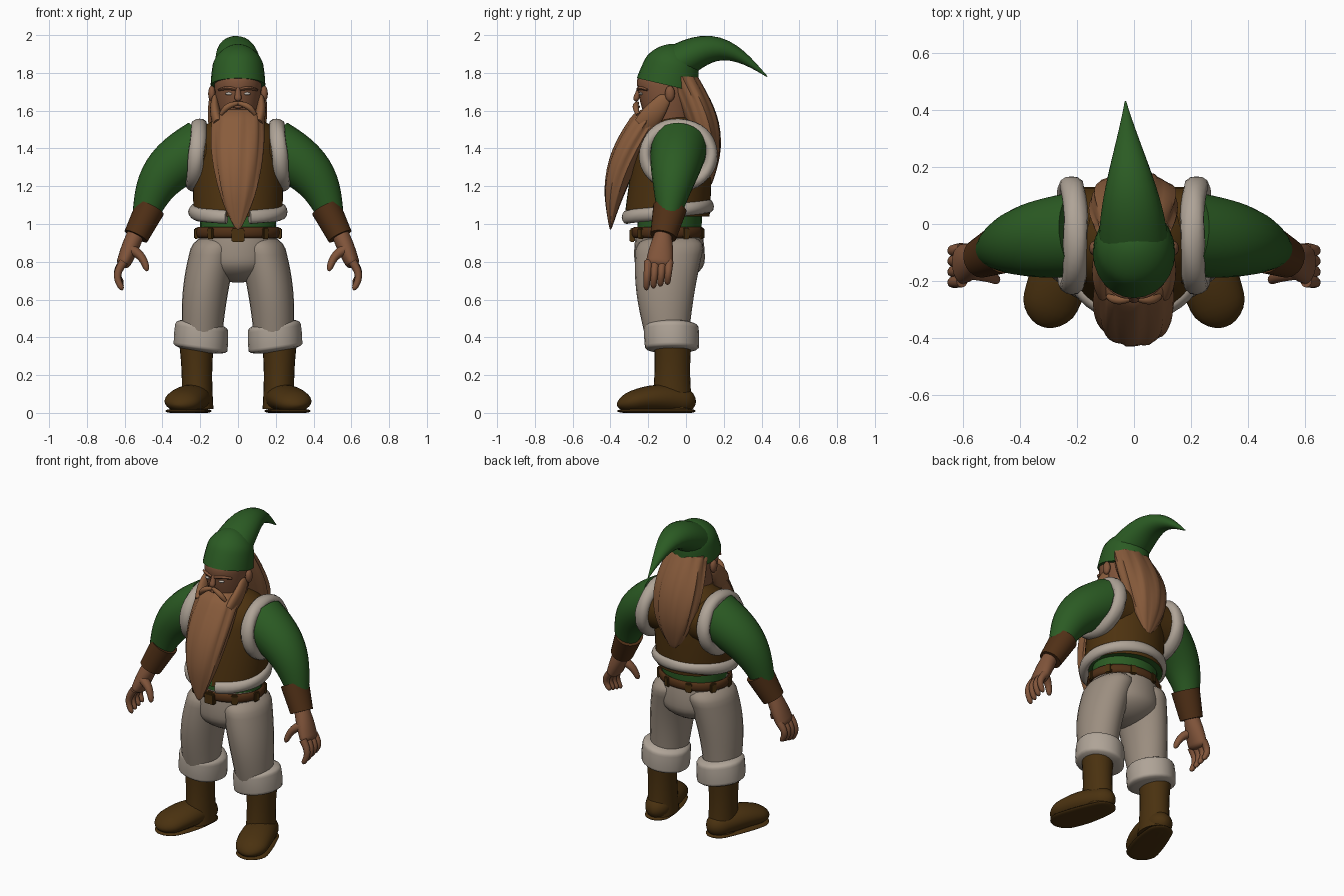
import bpy, bmesh, math
from math import sin, cos, pi, sqrt
from mathutils import Vector

if "Cube" in bpy.data.objects:
    bpy.data.objects.remove(bpy.data.objects["Cube"], do_unlink=True)


def material(name, red, green, blue):
    mat = bpy.data.materials.new(name)
    mat.diffuse_color = (red, green, blue, 1)
    mat.use_nodes = True
    shader = mat.node_tree.nodes["Principled BSDF"]
    shader.inputs["Base Color"].default_value = mat.diffuse_color
    return mat


GREEN = material("green_cloth", .024, .105, .017)
HAIR = material("auburn_hair", .25, .107, .045)
SKIN = material("tan_skin", .22, .09, .043)
WOOL = material("beige_trousers", .33, .27, .215)
FUR = material("pale_fur", .43, .37, .31)
VEST = material("brown_hide", .074, .032, .005)
BOOT = material("dark_leather", .068, .031, .005)
STRAP = material("red_brown_leather", .08, .029, .008)
EYE = material("eye_white", .5, .45, .4)
X, Y, Z = Vector((1, 0, 0)), Vector((0, 1, 0)), Vector((0, 0, 1))


def finish(name, bm, mats, rule=None):
    bmesh.ops.recalc_face_normals(bm, faces=bm.faces)
    mesh = bpy.data.meshes.new(name)
    bm.to_mesh(mesh)
    bm.free()
    obj = bpy.data.objects.new(name, mesh)
    bpy.context.collection.objects.link(obj)
    for mat in mats:
        mesh.materials.append(mat)
    if rule:
        for poly in mesh.polygons:
            poly.material_index = rule(poly.center)
    bpy.ops.object.select_all(action='DESELECT')
    obj.select_set(True)
    bpy.context.view_layer.objects.active = obj
    bpy.ops.object.shade_smooth_by_angle(angle=math.radians(50))
    return obj


def loft(name, rings, mats, ref=None, side=1, seg=24, closed=False, ripple=None, tilt=0, rule=None):
    """Skin elliptical rings: level ones without ref, otherwise square to the path."""
    bm, loops, count = bmesh.new(), [], len(rings)
    for i, (centre, wide, deep) in enumerate(rings):
        u, v = X + Z * tilt, Y
        if ref:
            after = rings[(i + 1) % count] if closed else rings[min(i + 1, count - 1)]
            before = rings[i - 1] if closed else rings[max(i - 1, 0)]
            along = (after[0] - before[0]).normalized()
            u = (ref - along * ref.dot(along)).normalized()
            v = along.cross(u)
        loop = []
        for k in range(seg):
            ang = math.tau * k / seg
            scale = ripple(ang, i) if ripple else 1
            p = centre + (u * cos(ang) * wide + v * sin(ang) * deep) * scale
            loop.append(bm.verts.new((p.x * side, p.y, max(p.z, 0))))
        loops.append(loop)
    for i in range(count if closed else count - 1):
        low, high = loops[i], loops[(i + 1) % count]
        for k in range(seg):
            j = (k + 1) % seg
            bm.faces.new((low[k], low[j], high[j], high[k]))
    if not closed:
        bm.faces.new(loops[0])
        bm.faces.new(loops[-1])
    return finish(name, bm, mats, rule)


def taper(name, mat, start, end, r_start, r_end, ref=None, bulge=0, sag=(0, 0, 0),
          round_start=0, round_end=0, trim=None, steps=20, **options):
    """A bowed form from start to end, swelling by bulge, with optional domed ends."""
    def dome(t, length):
        return sqrt(max(1 - (1 - t / length) ** 2, .0004)) if t < length else 1

    rings = []
    for i in range(steps + 1):
        t = (1 - cos(pi * i / steps)) / 2
        bow = sin(pi * t)
        size = (1 + bulge * bow) * dome(t, round_start) * dome(1 - t, round_end)
        wide, deep = Vector(r_start).lerp(Vector(r_end), t) * size
        rings.append((Vector(start).lerp(Vector(end), t) + Vector(sag) * bow, wide, deep))
    return loft(name, rings, [mat, trim] if trim else [mat], ref, **options)


def hoop(name, mat, centre, u, v, radii, ref, first=0, last=360, steps=40, **options):
    """A band following an ellipse, or an arc of one given in degrees."""
    closed = last - first == 360
    rings = []
    for i in range(steps if closed else steps + 1):
        ang = math.radians(first + (last - first) * i / steps)
        rings.append((Vector(centre) + Vector(u) * cos(ang) + Vector(v) * sin(ang), *radii))
    return loft(name, rings, [mat], ref, seg=12, closed=closed, **options)


def ball(name, mat, centre, size):
    bm = bmesh.new()
    bmesh.ops.create_uvsphere(bm, u_segments=16, v_segments=10, radius=1)
    bmesh.ops.scale(bm, vec=size, verts=bm.verts)
    bmesh.ops.translate(bm, vec=centre, verts=bm.verts)
    return finish(name, bm, [mat])


def block(name, mat, centre, size, turn=0):
    bm = bmesh.new()
    bmesh.ops.create_cube(bm, size=1)
    bmesh.ops.scale(bm, vec=size, verts=bm.verts)
    bmesh.ops.bevel(bm, geom=bm.edges[:], offset=.006, segments=2, affect='EDGES')
    obj = finish(name, bm, [mat])
    obj.location, obj.rotation_euler.z = centre, turn


def fluff(ang, i):
    return 1 + .05 * sin(3 * ang + i * .7)


def strands(ang, i):
    return 1 + .04 * cos(9 * ang + i * .25) + .02 * cos(17 * ang)


# Torso, vest and trouser seat
taper("shirt", GREEN, (0, -.09, .94), (0, -.06, 1.5), (.2, .17), (.16, .12), bulge=.1)
taper("vest", VEST, (0, -.1, 1.04), (0, -.05, 1.58), (.235, .225), (.22, .18), bulge=.04, round_end=.3,
      seg=40, trim=GREEN, rule=lambda c: int(abs(c.x) < .05 and c.y < -.1))
taper("vest_shoulders", VEST, (-.22, -.04, 1.375), (.22, -.04, 1.375), (.17, .15), (.17, .15), Y)
hoop("vest_hem_fur", FUR, (0, -.1, 1.065), (.235, 0, 0), (0, .22, .03), (.036, .028), Z,
     first=-75, last=255, ripple=fluff)
taper("trouser_seat", WOOL, (0, -.09, .98), (0, -.085, .69), (.2, .17), (.19, .17), bulge=.1, round_end=.4)

# Belt with loops and buckle
hoop("belt", STRAP, (0, -.095, .955), (.215, 0, 0), (0, .18, 0), (.028, .014), Z)
for i in range(9):
    turn = math.radians(40 * i - 50)
    block(f"belt_loop_{i}", BOOT, (.225 * cos(turn), .19 * sin(turn) - .095, .95), (.02, .04, .06), turn)
block("belt_buckle", BOOT, (0, -.285, .94), (.07, .03, .07))

for s, side in ((1, "left"), (-1, "right")):
    # Leg, turned-up cuff and boot
    taper(side + "_trouser_leg", WOOL, (.105, -.075, .95), (.19, -.1, .4), (.125, .185), (.105, .115),
          bulge=.06, sag=(.02, -.02, 0), round_start=.15, side=s)
    taper(side + "_trouser_cuff", FUR, (.2, -.075, .32), (.19, -.08, .49), (.14, .14), (.135, .14),
          bulge=.04, round_start=.15, round_end=.2, tilt=.14, side=s, ripple=lambda a, i: 1 + .01 * sin(5 * a))
    taper(side + "_boot_shaft", BOOT, (.22, -.07, .4), (.215, -.075, .02), (.095, .1), (.085, .11),
          bulge=-.1, side=s)
    taper(side + "_boot_foot", BOOT, (.2, .05, .05), (.325, -.36, .04), (.06, .06), (.085, .045), X,
          bulge=.4, sag=(-.01, 0, .03), round_start=.15, round_end=.2, side=s)
    taper(side + "_boot_sole", BOOT, (.2, .05, .01), (.325, -.36, .01), (.065, .012), (.085, .012), X,
          bulge=.3, sag=(-.01, 0, 0), round_start=.15, round_end=.2, side=s)

    # Sleeve, armhole fur and bracer
    taper(side + "_sleeve", GREEN, (.19, -.035, 1.41), (.49, -.09, 1.05), (.15, .145), (.065, .07), Y,
          bulge=.13, sag=(.05, 0, .03), side=s)
    hoop(side + "_armhole_fur", FUR, (.22, -.04, 1.365), (0, .175, 0), (-.015, 0, .16), (.042, .034), X,
         ripple=fluff, side=s)
    taper(side + "_bracer", STRAP, (.465, -.085, 1.085), (.54, -.12, .935), (.09, .08), (.07, .067), Y, side=s)

    # Hand
    taper(side + "_palm", SKIN, (.54, -.12, .95), (.615, -.145, .77), (.045, .045), (.07, .035), Y,
          bulge=.12, round_end=.15, side=s)
    for k, finger in enumerate(("index", "middle", "ring", "little")):
        y = -.2 + .037 * k
        taper(f"{side}_{finger}_finger", SKIN, (.605, y, .8), (.61, y - .01, .65 + .01 * k), (.023, .023),
              (.015, .015), Y, sag=(.03, 0, 0), round_end=.15, side=s, seg=12)
    taper(side + "_thumb", SKIN, (.575, -.16, .87), (.48, -.2, .75), (.035, .03), (.015, .015), Y,
          sag=(-.015, 0, .015), round_end=.15, side=s, seg=12)

    # Face details on each side
    ball(side + "_ear", SKIN, (s * .138, -.085, 1.69), (.02, .026, .042))
    ball(side + "_eye", EYE, (s * .047, -.238, 1.69), (.02, .012, .008))
    taper(side + "_brow", SKIN, (.01, -.253, 1.712), (.1, -.205, 1.71), (.008, .01), (.006, .008), Z,
          bulge=.4, sag=(0, -.012, .008), side=s, seg=8)
    taper(side + "_moustache", HAIR, (0, -.258, 1.64), (.09, -.255, 1.58), (.01, .01), (.01, .01), Y,
          bulge=.6, sag=(.01, -.01, .01), side=s, seg=12)
    taper(side + "_sideburn", HAIR, (.122, -.1, 1.68), (.1, -.22, 1.52), (.03, .014), (.06, .03), Y,
          bulge=.2, sag=(.01, 0, 0), round_start=.15, side=s)

# Head
taper("head", SKIN, (0, -.085, 1.5), (0, -.125, 1.85), (.09, .11), (.12, .14), bulge=.15, round_end=.3)
taper("nose", SKIN, (0, -.245, 1.725), (0, -.268, 1.65), (.01, .01), (.022, .018), X, round_end=.3, seg=12)
ball("lower_lip", SKIN, (0, -.255, 1.62), (.03, .012, .008))

# Beard and back hair
taper("beard", HAIR, (0, -.16, 1.62), (0, -.4, .97), (.127, .09), (.05, .02), bulge=.4, sag=(0, -.06, 0),
      round_start=.08, round_end=.35, seg=48, ripple=strands)
taper("back_hair", HAIR, (0, -.02, 1.78), (0, .125, 1.2), (.125, .08), (.07, .03), bulge=.5, sag=(0, .045, 0),
      round_end=.35, seg=48, ripple=strands)

# Hat with a drooping tail
taper("hat_crown", GREEN, (0, -.1, 1.735), (0, -.05, 1.95), (.145, .165), (.11, .11), X, bulge=.05, round_end=.5)
taper("hat_tail", GREEN, (0, -.08, 1.83), (-.03, .43, 1.78), (.125, .1), (.003, .003), X,
      bulge=.2, sag=(0, 0, .12))
